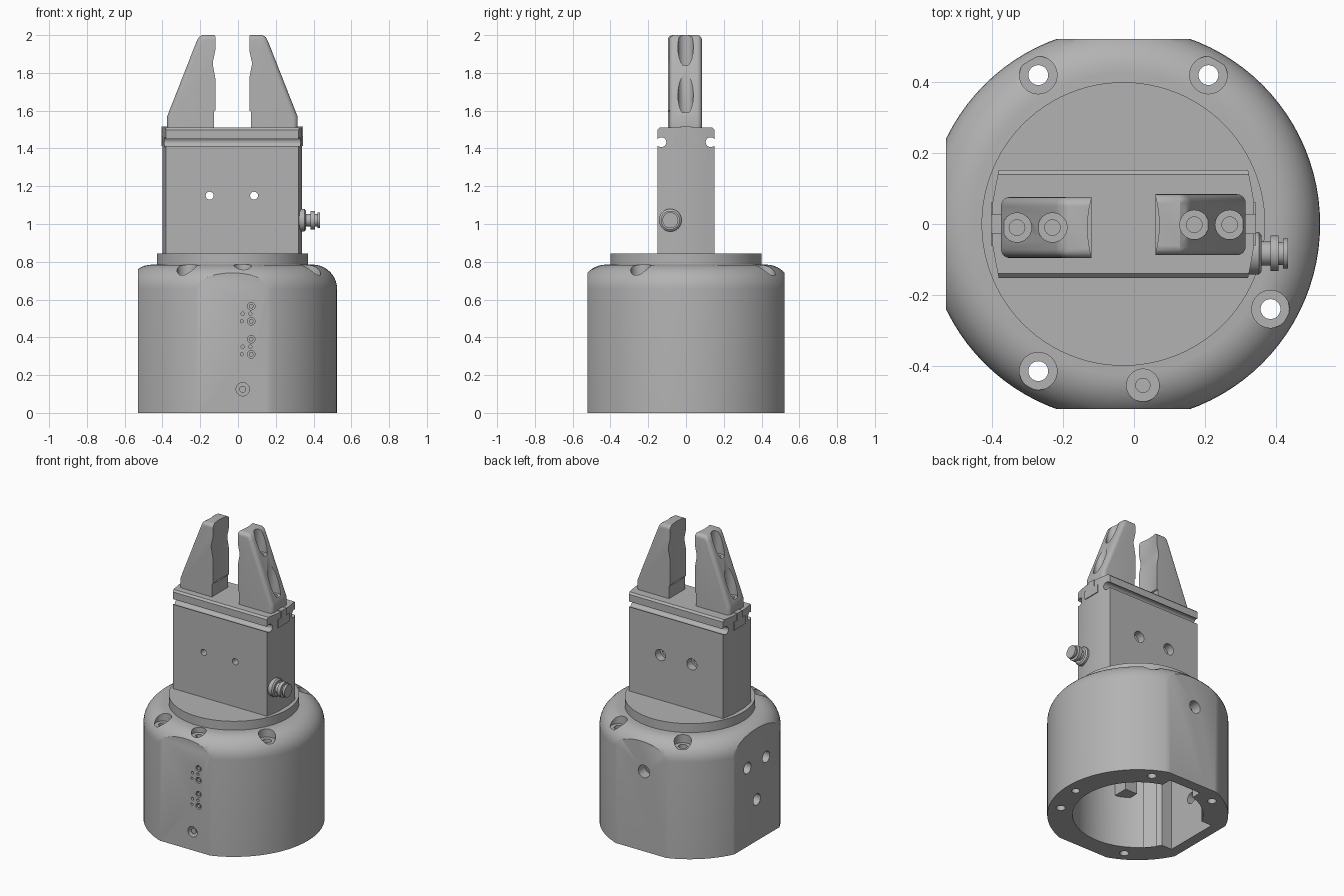
import bpy, bmesh
from math import pi, sin, cos, radians
from mathutils import Matrix, Vector

if "Cube" in bpy.data.objects:
    bpy.data.objects.remove(bpy.data.objects["Cube"])

grey = bpy.data.materials.new("plain grey")
grey.use_nodes = True
COLOUR = (0.45, 0.45, 0.45, 1)
grey.diffuse_color = COLOUR
grey.node_tree.nodes["Principled BSDF"].inputs["Base Color"].default_value = COLOUR

CX = -0.03                     # axis of the round housing
AXES = {"z": Matrix(), "x": Matrix.Rotation(pi / 2, 4, "Y"), "y": Matrix.Rotation(-pi / 2, 4, "X")}


def finish(bm, name):
    bmesh.ops.recalc_face_normals(bm, faces=bm.faces)
    mesh = bpy.data.meshes.new(name)
    bm.to_mesh(mesh)
    bm.free()
    mesh.materials.append(grey)
    ob = bpy.data.objects.new(name, mesh)
    bpy.context.scene.collection.objects.link(ob)
    return ob


def rod(axis, centre, radius, length, name="cutter", sides=32):
    bm = bmesh.new()
    bmesh.ops.create_cone(bm, cap_ends=True, segments=sides, radius1=radius, radius2=radius,
                          depth=length, matrix=Matrix.Translation(centre) @ AXES[axis])
    return finish(bm, name)


def box(low, high, name="cutter"):
    low, high = Vector(low), Vector(high)
    bm = bmesh.new()
    bmesh.ops.create_cube(bm, size=1, matrix=Matrix.Translation((low + high) / 2)
                          @ Matrix.Diagonal((*(high - low), 1)))
    return finish(bm, name)


def lathe(points, axis, centre, name, steps=96):
    """Revolve (radius, height) points about an axis."""
    bm = bmesh.new()
    verts = [bm.verts.new((r, 0, h)) for r, h in points]
    edges = [bm.edges.new(pair) for pair in zip(verts, verts[1:])]
    bmesh.ops.spin(bm, geom=verts + edges, cent=(0, 0, 0), axis=(0, 0, 1),
                   angle=2 * pi, steps=steps)
    bmesh.ops.remove_doubles(bm, verts=bm.verts, dist=1e-5)
    bmesh.ops.transform(bm, matrix=Matrix.Translation(centre) @ AXES[axis], verts=bm.verts)
    return finish(bm, name)


def prism(points, vector, name, bevel=0, bevel_test=None):
    """Extrude a flat outline along a vector, rounding the chosen edges."""
    bm = bmesh.new()
    face = bm.faces.new([bm.verts.new(p) for p in points])
    new = bmesh.ops.extrude_face_region(bm, geom=[face])["geom"]
    bmesh.ops.translate(bm, vec=vector, verts=[v for v in new if isinstance(v, bmesh.types.BMVert)])
    bmesh.ops.recalc_face_normals(bm, faces=bm.faces)
    if bevel:
        chosen = [e for e in bm.edges if bevel_test(e)]
        bmesh.ops.bevel(bm, geom=chosen, offset=bevel, segments=5, profile=0.5, affect="EDGES")
    return finish(bm, name)


def carve(ob, cutters, operation="DIFFERENCE"):
    """Apply the cutters in order, then remove them."""
    for c in cutters:
        mod = ob.modifiers.new("cut", "BOOLEAN")
        mod.operation, mod.solver, mod.object = operation, "EXACT", c
    graph = bpy.context.evaluated_depsgraph_get()
    mesh = bpy.data.meshes.new_from_object(ob.evaluated_get(graph))
    ob.modifiers.clear()
    ob.data = mesh
    for c in cutters:
        bpy.data.objects.remove(c)


# Round housing with a filleted shoulder, trimmed flat on three sides
R, TOP, FILLET = 0.555, 0.785, 0.13
shoulder = [(R - FILLET + FILLET * cos(radians(a)), TOP - FILLET + FILLET * sin(radians(a)))
            for a in range(0, 91, 9)]
housing = lathe([(0, 0), (R, 0)] + shoulder + [(0, TOP)], "z", (CX, 0, 0), "housing")
carve(housing, [box((-0.53, -0.522, -1), (1, 0.522, 1))], "INTERSECT")

# Hollow inside, open underneath
cuts = [rod("z", (CX, 0, 0.28), 0.4, 0.76, sides=96),
        box((-0.46, -0.19, -0.1), (-0.2, 0.19, 0.659)),
        box((-0.15, 0.1, -0.1), (0.09, 0.45, 0.658))]
# Counterbored mounting holes through the wall
for x, y in [(-0.27, 0.42), (0.21, 0.42), (0.385, -0.24), (-0.27, -0.415)]:
    cuts += [rod("z", (x, y, 0.88), 0.053, 0.3), rod("z", (x, y, 0.4), 0.028, 1)]
# Front socket on the shoulder and a blind dowel hole underneath
cuts += [rod("z", (0.025, -0.455, 0.9), 0.046, 0.3), rod("z", (0.025, -0.455, 0.8), 0.02, 0.16),
         rod("z", (0.45, -0.02, 0), 0.025, 0.2)]
# Front indicator holes and cable hole
for z in (0.31, 0.485):
    for x, dz, r in [(0.07, 0, 0.02), (0.07, 0.08, 0.02), (0.02, 0, 0.008),
                     (0.025, 0.04, 0.009), (0.065, 0.04, 0.009)]:
        cuts.append(rod("y", (x, -0.52, z + dz), r, 0.05, sides=16))
cuts.append(rod("y", (0.025, -0.52, 0.125), 0.035, 0.16))
# Side and rear holes
for y, z in [(-0.1, 0.53), (0.1, 0.53), (0, 0.28)]:
    cuts.append(rod("x", (-0.5, y, z), 0.038, 0.2))
cuts.append(rod("y", (-0.05, 0.5, 0.54), 0.042, 0.2))
carve(housing, cuts)
rod("y", (0.025, -0.47, 0.125), 0.018, 0.08, "cable_pin")
indicator_rims = [rod("y", (0.07, -0.508, z), 0.012, 0.024, "indicator", 16)
                  for z in (0.31, 0.39, 0.485, 0.565)]
inner_port = box((-0.25, -0.37, 0.35), (-0.16, -0.27, 0.44), "inner_port")

# Adapter disc
adapter_disc = rod("z", (CX, 0, 0.815), 0.4, 0.06, "adapter_disc", 96)

# Gripper block: stepped side profile met with a bowed plan outline
half = [(0.152, 0.845), (0.152, 1.498), (0.14, 1.51)]
side = [(0.36, y, z) for y, z in half] + [(0.36, -y, z) for y, z in reversed(half)]
block = prism(side, (-0.8, 0, 0), "gripper_block")
quarter = [(0.35, 0.16), (0.36, 0.11), (0.369, 0.06)]
plan = [(x, y) for x, y in quarter] + [(x, -y) for x, y in reversed(quarter)]
plan += [(-x, -y) for x, y in quarter] + [(-x, y) for x, y in reversed(quarter)]
carve(block, [prism([(CX + x, y, 0.8) for x, y in plan], (0, 0, 0.8), "cutter")], "INTERSECT")
cuts = []
for s in (-1, 1):
    cuts += [rod("x", (CX, s * 0.13, 1.433), 0.026, 1, sides=24),
             box((-1, min(s * 0.13, s * 0.2), 1.414), (1, max(s * 0.13, s * 0.2), 1.45))]
for x in (-0.15, 0.085):
    cuts += [rod("y", (x, 0, 1.15), 0.021, 1), rod("y", (x, 0.16, 1.15), 0.038, 0.12)]
carve(block, cuts)

# T-shaped slide keys showing at both ends
key_half = [(0.06, 1.412), (0.06, 1.467), (0.028, 1.467), (0.028, 1.515)]
for s, side_name in [(-1, "right"), (1, "left")]:
    x = CX + s * 0.374
    tee = [(x, y, z) for y, z in key_half] + [(x, -y, z) for y, z in reversed(key_half)]
    prism(tee, (-s * 0.06, 0, 0), side_name + "_slide_key")

# Cable connector
connector = lathe([(0, -0.02), (0.06, -0.02), (0.06, 0.022), (0.05, 0.03), (0.034, 0.03), (0.034, 0.055),
                   (0.05, 0.055), (0.05, 0.078), (0.032, 0.078), (0.032, 0.09), (0.042, 0.09),
                   (0.042, 0.105), (0, 0.105)], "x", (0.33, -0.083, 1.02), "connector", 40)

# Tapered jaws: outer slope and tip first, then the waved gripping face
outer = [(0.345, 1.51), (0.345, 1.57), (0.19, 1.965), (0.178, 1.988), (0.16, 2.0)]
inner = [(0.09, 2.0), (0.09, 1.92), (0.097, 1.885), (0.103, 1.86), (0.103, 1.84),
         (0.097, 1.81), (0.09, 1.77), (0.09, 1.6), (0.098, 1.595), (0.098, 1.51)]
for s, yc, side_name in [(-1, -0.01, "right"), (1, -0.002, "left")]:
    def on_outside(e):
        a, b = e.verts
        tip = all(v.co.z > 1.999 or abs(v.co.x - CX) > 0.17 for v in (a, b))
        return abs(a.co.y - b.co.y) < 1e-4 and abs(a.co.z + b.co.z - 3.02) > 0.01 and tip

    jaw = prism([(CX + s * x, yc - 0.086, z) for x, z in outer + inner], (0, 0.172, 0),
                side_name + "_jaw", 0.025, on_outside)
    # Screw recesses sunk into the slope, and a shallow hollow along the grip
    cuts = []
    for x, floor in [(0.3, 1.59), (0.2, 1.84)]:
        cuts += [rod("z", (CX + s * x, yc, floor + 0.3), 0.041, 0.6),
                 rod("z", (CX + s * x, yc, floor), 0.022, 0.12)]
    cuts.append(rod("z", (CX + s * -0.205, yc, 1.9), 0.306, 0.6, sides=128))
    carve(jaw, cuts)

# Smooth the round surfaces and keep the edges crisp
for ob in bpy.context.scene.objects:
    ob.select_set(ob.type == "MESH")
    if ob.type == "MESH":
        bpy.context.view_layer.objects.active = ob
bpy.ops.object.shade_smooth_by_angle(angle=radians(30))
